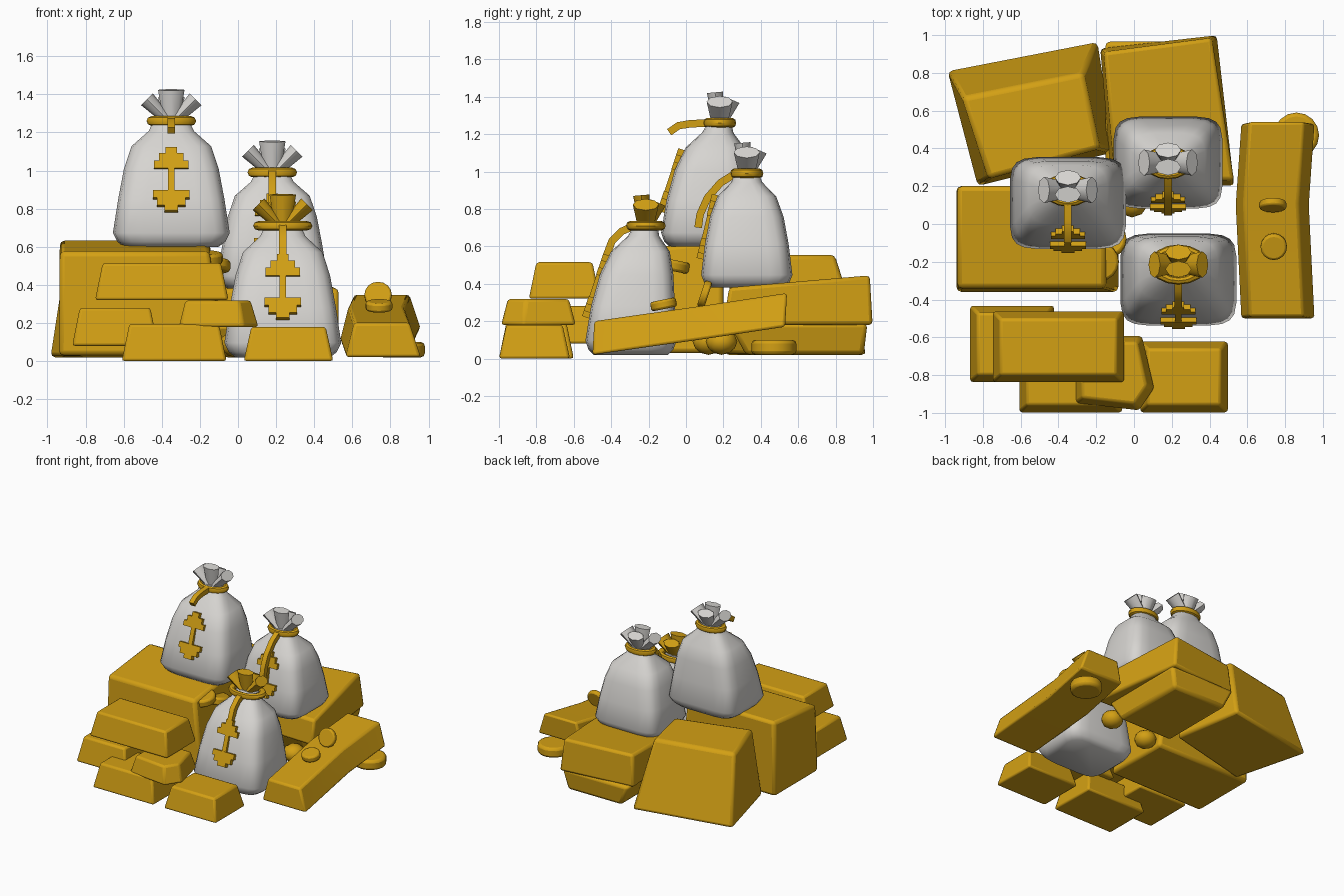
import bpy, bmesh, math
from mathutils import Matrix, Vector

cube = bpy.data.objects.get("Cube")
if cube:
    bpy.data.objects.remove(cube, do_unlink=True)


def material(name, rgb):
    m = bpy.data.materials.new(name)
    m.use_nodes = True
    m.diffuse_color = (*rgb, 1)
    m.node_tree.nodes["Principled BSDF"].inputs["Base Color"].default_value = (*rgb, 1)
    return m


GOLD = material("gold", (0.65, 0.35, 0.007))
CLOTH = material("pale cloth", (0.68, 0.665, 0.64))


def finish(bm, name, mat, bevel=0, angle=40):
    bmesh.ops.recalc_face_normals(bm, faces=bm.faces)
    mesh = bpy.data.meshes.new(name)
    bm.to_mesh(mesh)
    bm.free()
    ob = bpy.data.objects.new(name, mesh)
    bpy.context.collection.objects.link(ob)
    mesh.materials.append(mat)
    if bevel:
        mod = ob.modifiers.new("soft edges", 'BEVEL')
        mod.width, mod.segments = bevel, 2
    bpy.ops.object.select_all(action='DESELECT')
    ob.select_set(True)
    bpy.context.view_layer.objects.active = ob
    bpy.ops.object.shade_smooth_by_angle(angle=math.radians(angle))


def loft(name, rings, mat, bevel=0, angle=40):
    """Skin a stack of equal rings and cap both ends."""
    bm = bmesh.new()
    rows = [[bm.verts.new(p) for p in r] for r in rings]
    n = len(rows[0])
    for a, b in zip(rows, rows[1:]):
        for i in range(n):
            bm.faces.new((a[i], a[(i + 1) % n], b[(i + 1) % n], b[i]))
    bm.faces.new(rows[0][::-1])
    bm.faces.new(rows[-1])
    finish(bm, name, mat, bevel, angle)


def rect(x0, x1, y0, y1, z, z_back=None):
    zb = z if z_back is None else z_back
    return [(x0, y0, z), (x1, y0, z), (x1, y1, zb), (x0, y1, zb)]


def ingot(name, x0, x1, y0, y1, z0, z1, inset=0.04):
    base = rect(x0, x1, y0, y1, z0)
    top = rect(x0 + inset, x1 - inset, y0 + inset, y1 - inset, z1)
    loft(name, [base, top], GOLD, 0.015)


# Small regular bars along the front
ingot("upper_front_bar", -0.75, -0.05, -0.84, -0.46, 0.32, 0.515)
ingot("lower_front_bar", -0.61, -0.06, -1.0, -0.6, 0, 0.195)
ingot("corner_front_bar", 0.03, 0.5, -1.0, -0.62, 0, 0.18)
ingot("left_front_bar", -0.87, -0.42, -0.84, -0.43, 0.08, 0.28)

# Worn bar with a blunt end
outline = [(-0.31, -0.95), (0.03, -0.99), (0.11, -0.87), (0.045, -0.59), (-0.31, -0.59)]
hub = Vector((-0.12, -0.79))
loft("middle_front_bar", [[(*(hub + (Vector(p) - hub) * s), z) for p in outline]
                          for s, z in ((1, 0.18), (0.82, 0.318))], GOLD, 0.015)

# Long sloping bar on the left-hand side, slightly bowed in the middle
sections = []
for y, z, bow in ((-0.5, 0.02, 0), (0.1, 0.105, -0.03), (0.53, 0.17, 0)):
    sections.append([(0.565 + bow, y, z), (0.96 + bow, y, z),
                     (0.9 + bow, y + 0.01, z + 0.18), (0.61 + bow, y + 0.01, z + 0.18)])
loft("long_side_bar", sections, GOLD, 0.015)

# Big blocks carrying the rear sacks
loft("big_right_block", [rect(-0.94, -0.08, -0.36, 0.2, 0.03),
                         rect(-0.935, -0.15, -0.34, 0.2, 0.575, 0.635)], GOLD, 0.025)
loft("big_rear_block",
     [[(-0.83, 0.2, 0.02), (-0.1, 0.38, 0.02), (-0.19, 0.97, 0.02), (-0.99, 0.815, 0.02)],
      [(-0.77, 0.24, 0.555), (-0.18, 0.4, 0.555), (-0.27, 0.8, 0.555), (-0.91, 0.67, 0.555)]],
     GOLD, 0.025)
loft("rear_upper_slab",
     [[(-0.12, 0.22, 0.18), (0.53, 0.2, 0.18), (0.44, 1.0, 0.18), (-0.18, 0.93, 0.18)],
      [(-0.1, 0.24, 0.38), (0.53, 0.23, 0.38), (0.41, 0.985, 0.445), (-0.16, 0.91, 0.435)]],
     GOLD, 0.02)
loft("rear_lower_slab", [rect(-0.08, 0.4, 0.32, 0.95, 0.02),
                         rect(-0.16, 0.44, 0.23, 0.97, 0.19)], GOLD, 0.025)


# Loose coins and nuggets
def coin(name, loc, radius, depth, tilt=0):
    bm = bmesh.new()
    mat = Matrix.Translation(loc) @ Matrix.Rotation(tilt, 4, 'X')
    bmesh.ops.create_cone(bm, cap_ends=True, segments=16, radius1=radius,
                          radius2=radius, depth=depth, matrix=mat)
    finish(bm, name, GOLD, depth * 0.25)


def nugget(name, loc, size):
    bm = bmesh.new()
    mat = Matrix.Translation(loc) @ Matrix.Diagonal((*size, 1))
    bmesh.ops.create_icosphere(bm, subdivisions=2, radius=1, matrix=mat)
    finish(bm, name, GOLD)


coin("rear_coin", (0.86, 0.47, 0.06), 0.12, 0.08)
coin("upright_coin", (0.735, 0.1, 0.345), 0.072, 0.04, 1.25)
coin("flat_coin", (0.74, -0.12, 0.29), 0.07, 0.05, 0.2)
coin("perched_coin", (-0.18, -0.2, 0.54), 0.1, 0.06, 0.15)
coin("tilted_coin", (-0.14, -0.08, 0.5), 0.1, 0.06, -0.2)
nugget("middle_nugget", (-0.01, 0.12, 0.09), (0.085, 0.085, 0.07))
nugget("hidden_nugget", (0.37, 0.19, 0.09), (0.085, 0.085, 0.07))

# Sack outline: height fraction, half width, half depth, squareness
SACK = ((0, 0.25, 0.2, 5), (0.04, 0.285, 0.228, 5), (0.11, 0.308, 0.245, 5.5),
        (0.38, 0.28, 0.225, 5), (0.62, 0.25, 0.198, 4.4), (0.8, 0.21, 0.158, 3.8),
        (0.92, 0.12, 0.085, 2.8), (1.03, 0.085, 0.055, 2))
# Petals of the gathered mouth: direction, tilt, length
PETALS = ((0, 45, 0.17), (180, 45, 0.17), (270, 5, 0.165), (90, 24, 0.14))
# Stepped ornament rows: height, width
ROWS = ((0.15, 0.06), (0.115, 0.13), (0.075, 0.18), (-0.09, 0.19), (-0.13, 0.15), (-0.16, 0.07))


def oval(cx, cy, z, rx, ry, power, n=20):
    pts = []
    for i in range(n):
        t = math.tau * (i + 0.5) / n
        c, s = math.cos(t), math.sin(t)
        pts.append((cx + rx * math.copysign(abs(c) ** (2 / power), c),
                    cy + ry * math.copysign(abs(s) ** (2 / power), s), z))
    return pts


def box(bm, size, mat):
    bmesh.ops.create_cube(bm, size=1, matrix=mat @ Matrix.Diagonal((*size, 1)))


def sack(name, x, y, z0, height, lean, mouth_mat, tail, width=1.0, tie=1.0):
    def centre_y(f):
        return y + lean * f * f

    def front_y(f):
        for a, b in zip(SACK, SACK[1:]):
            if a[0] <= f <= b[0]:
                k = (f - a[0]) / (b[0] - a[0])
                return centre_y(f) - (a[2] + k * (b[2] - a[2]))

    # Cloth body
    loft(name + "_body", [oval(x, centre_y(f), z0 + f * height, rx * width, ry, p)
                          for f, rx, ry, p in SACK], CLOTH, angle=50)
    neck = Vector((x, centre_y(1), z0 + height))

    # Gathered mouth of flattened, flaring petals
    bm = bmesh.new()
    for turn, tilt, length in PETALS:
        mat = (Matrix.Translation(neck) @ Matrix.Rotation(math.radians(turn), 4, 'Z')
               @ Matrix.Rotation(math.radians(tilt), 4, 'Y')
               @ Matrix.Translation((0.01, 0, length / 2)) @ Matrix.Diagonal((0.75, 1.2, 1, 1)))
        bmesh.ops.create_cone(bm, cap_ends=True, segments=8, radius1=0.035,
                              radius2=0.058, depth=length, matrix=mat)
    finish(bm, name + "_mouth", mouth_mat, 0, 50)

    # Tie around the neck
    bm = bmesh.new()
    prof = bmesh.ops.create_circle(bm, segments=8, radius=0.025,
                                   matrix=Matrix.Translation((0.105, 0, 0))
                                   @ Matrix.Rotation(math.pi / 2, 4, 'X'))
    bmesh.ops.spin(bm, geom=prof["verts"] + bm.edges[:], cent=(0, 0, 0), axis=(0, 0, 1),
                   angle=math.tau, steps=16, use_merge=True)
    bmesh.ops.transform(bm, verts=bm.verts, matrix=Matrix.Translation(neck)
                        @ Matrix.Diagonal((tie, 0.68 * tie, 1, 1)))
    finish(bm, name + "_tie", GOLD)

    # Loose end of the tie: a square cord kept square to its path
    path = [neck + Vector((0, dy, dz)) for dy, dz in tail]
    rings = []
    for i, p in enumerate(path):
        along = path[min(i + 1, len(path) - 1)] - path[max(i - 1, 0)]
        side = Vector((0.02, 0, 0))
        up = along.normalized().cross(side)
        rings.append([p + side + up, p - side + up, p - side - up, p + side - up])
    loft(name + "_tie_end", rings, GOLD, angle=50)

    # Raised stepped ornament on the sloping front
    bm = bmesh.new()
    low, mid, high = 0.3, 0.54, 0.8
    slope = math.atan2(front_y(high) - front_y(low), (high - low) * height)
    face = (Matrix.Translation((x, front_y(mid), z0 + mid * height))
            @ Matrix.Rotation(-slope, 4, 'X'))
    box(bm, (0.035, 0.035, 0.34), face)
    for dz, w in ROWS:
        box(bm, (w, 0.04, 0.042), face @ Matrix.Translation((0, 0, dz)))
    finish(bm, name + "_ornament", GOLD)


sack("upper_sack", -0.35, 0.11, 0.6, 0.66, 0.07, CLOTH,
     ((-0.06, 0), (-0.16, -0.005), (-0.22, -0.015), (-0.27, -0.05)))
sack("rear_sack", 0.18, 0.325, 0.38, 0.61, 0, CLOTH,
     ((-0.06, 0), (-0.14, -0.05), (-0.21, -0.13), (-0.25, -0.22), (-0.26, -0.29)), 0.94)
sack("front_sack", 0.235, -0.295, 0.02, 0.69, 0.08, GOLD,
     ((-0.06, 0), (-0.13, -0.03), (-0.18, -0.08), (-0.21, -0.16)), 1, 1.2)
